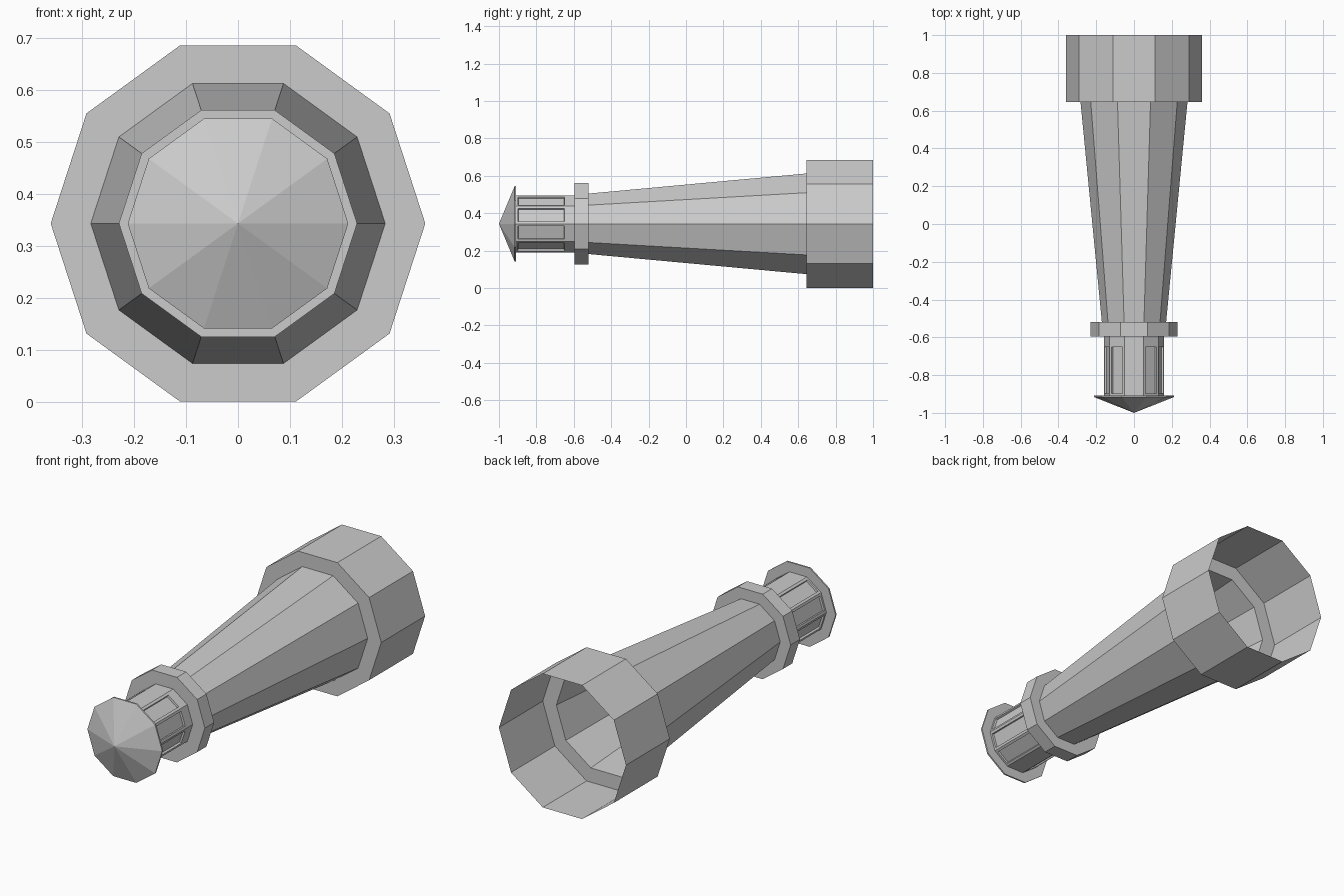
import bpy, bmesh, math
from mathutils import Vector

if "Cube" in bpy.data.objects:
    bpy.data.objects.remove(bpy.data.objects["Cube"], do_unlink=True)

SIDES = 10
AXIS_Z = 0.343

stone = bpy.data.materials.new("plain grey")
stone.use_nodes = True
GREY = (0.6, 0.6, 0.6, 1)
stone.diffuse_color = GREY
stone.node_tree.nodes["Principled BSDF"].inputs["Base Color"].default_value = GREY


def make_object(name, bm):
    mesh = bpy.data.meshes.new(name)
    bm.to_mesh(mesh)
    bm.free()
    mesh.materials.append(stone)
    obj = bpy.data.objects.new(name, mesh)
    bpy.context.collection.objects.link(obj)
    return obj


def ring_shell(profile):
    """Ten-sided open skin around the y axis; profile is (radius, y) from back to front."""
    bm = bmesh.new()
    previous = None
    for radius, y in profile:
        if radius == 0:
            ring = [bm.verts.new((0, y, AXIS_Z))] * SIDES
        else:
            ring = []
            for i in range(SIDES):
                a = math.tau * i / SIDES
                ring.append(bm.verts.new((radius * math.cos(a), y, AXIS_Z + radius * math.sin(a))))
        if previous:
            for i in range(SIDES):
                j = (i + 1) % SIDES
                corners = [previous[i], ring[i], ring[j], previous[j]]
                bm.faces.new(list(dict.fromkeys(corners)))
        previous = ring
    # Point every face away from the back opening, along the skin's outer side
    for f in bm.faces:
        f.normal_update()
    side = next((f for f in bm.faces if abs(f.normal.y) < 0.9), None)
    if side:
        c = side.calc_center_median()
        if side.normal.dot(Vector((c.x, 0, c.z - AXIS_Z))) < 0:
            bmesh.ops.reverse_faces(bm, faces=bm.faces[:])
    return bm


# Open foot with its flat shoulder
make_object("base", ring_shell([(0.36, 1.0), (0.36, 0.645), (0.283, 0.645)]))
# Tapering hollow tower
make_object("tower", ring_shell([(0.283, 0.645), (0.17, -0.52)]))
# Walkway collar
make_object("gallery", ring_shell([(0.17, -0.52), (0.229, -0.52), (0.229, -0.595), (0.16, -0.595)]))
# Pointed roof with a thin rim
make_object("roof", ring_shell([(0.16, -0.908), (0.212, -0.908), (0.212, -0.916), (0.0, -1.0)]))

# Lantern room with sunken windows on all but the top and bottom walls
bm = ring_shell([(0.16, -0.595), (0.16, -0.908)])
walls = [f for f in bm.faces if abs(f.normal.z) < 0.95]
bmesh.ops.inset_individual(bm, faces=walls, thickness=0.018)
for f in walls:
    for v in f.verts:
        v.co.y = -0.65 if v.co.y > -0.75 else -0.898
bmesh.ops.inset_individual(bm, faces=walls, thickness=0.002, depth=-0.01)
make_object("lantern_room", bm)
